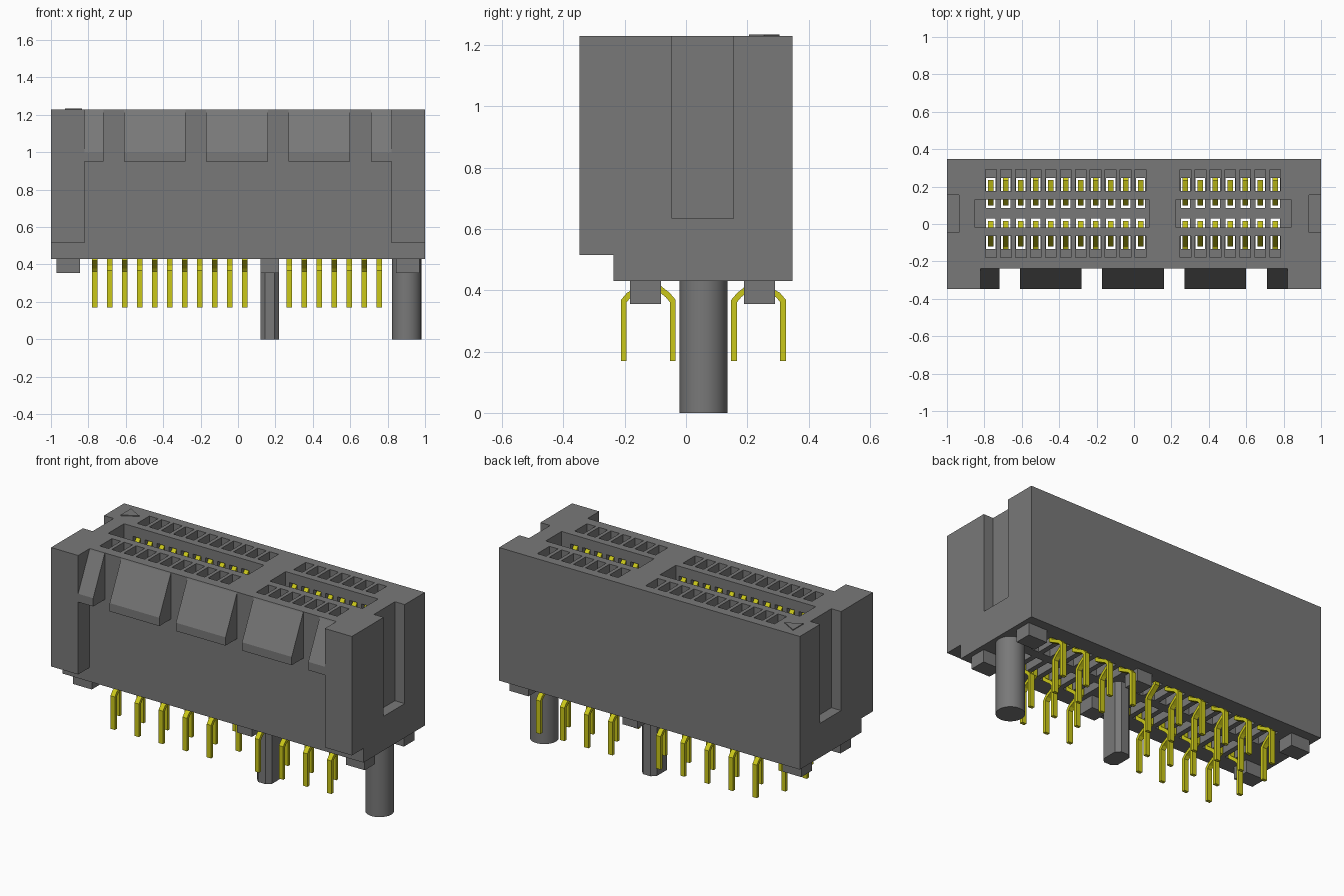
import bpy, bmesh, math
from mathutils import Vector

old = bpy.data.objects.get("Cube")
if old:
    bpy.data.objects.remove(old, do_unlink=True)


def material(name, rgb):
    m = bpy.data.materials.new(name)
    m.use_nodes = True
    m.diffuse_color = (*rgb, 1)
    m.node_tree.nodes["Principled BSDF"].inputs["Base Color"].default_value = (*rgb, 1)
    return m


GRAY = material("gray plastic", (0.19, 0.19, 0.19))
GOLD = material("yellow contact metal", (0.60, 0.58, 0.01))


def finish(name, bm, mat):
    bmesh.ops.recalc_face_normals(bm, faces=bm.faces[:])
    me = bpy.data.meshes.new(name)
    bm.to_mesh(me)
    bm.free()
    me.materials.append(mat)
    ob = bpy.data.objects.new(name, me)
    bpy.context.collection.objects.link(ob)
    return ob


def add_prism(bm, points, direction):
    """Closed outline extruded along a direction."""
    f = bm.faces.new([bm.verts.new(p) for p in points])
    r = bmesh.ops.extrude_face_region(bm, geom=[f])
    vs = [g for g in r["geom"] if isinstance(g, bmesh.types.BMVert)]
    bmesh.ops.translate(bm, verts=vs, vec=direction)


def add_box(bm, x0, x1, y0, y1, z0, z1):
    add_prism(bm, [(x0, y0, z0), (x1, y0, z0), (x1, y1, z0), (x0, y1, z0)],
              (0, 0, z1 - z0))


def boxes(name, items, mat=GRAY):
    bm = bmesh.new()
    for b in items:
        add_box(bm, *b)
    return finish(name, bm, mat)


def cut(target, items):
    """Subtract a set of boxes from an object."""
    tool = boxes("cutter", items)
    tool.hide_render = True
    mod = target.modifiers.new("cut", 'BOOLEAN')
    mod.operation, mod.solver, mod.object = 'DIFFERENCE', 'EXACT', tool
    bpy.context.view_layer.objects.active = target
    bpy.ops.object.modifier_apply(modifier=mod.name)
    bpy.data.objects.remove(tool, do_unlink=True)


# Main dimensions
BOTTOM, TOP = 0.43, 1.23
FRONT, FACE, BACK = -0.347, -0.237, 0.347
MID = 0.057                      # centre line of the card slot
columns = [i for i in range(20) if i not in (11, 12)]


def pin_x(i):
    return -0.765 + 0.08 * i


def span(s, d0, d1):
    """Range in y at distance d0..d1 from the slot centre, on side s."""
    return sorted((MID + s * d0, MID + s * d1))


# Housing with side grooves, card slots, contact pockets and through holes
housing = boxes("housing", [(-1, 1, FACE, BACK, BOTTOM, TOP)])
cut(housing, [(-1.1, -0.935, -0.045, 0.155, 0.635, 1.4),
              (0.935, 1.1, -0.045, 0.155, 0.635, 1.4),
              (-0.85, 0.08, MID - 0.075, MID + 0.075, 0.70, 1.4),
              (0.225, 0.84, MID - 0.075, MID + 0.075, 0.70, 1.4)])
cut(housing, [(pin_x(i) - 0.029, pin_x(i) + 0.029, *span(s, 0.12, 0.235), 1.0, 1.4)
              for i in columns for s in (-1, 1)])
cut(housing, [(pin_x(i) - 0.025, pin_x(i) + 0.025, *span(s, 0.028, 0.19), 0.3, 1.17)
              for i in columns for s in (-1, 1)])

# Front end columns
boxes("end_columns", [(-1, -0.82, FRONT, FACE, 0.515, TOP),
                      (0.82, 1, FRONT, FACE, 0.515, TOP)])

# Sloped blocks along the front
profile = [(FACE, 0.95), (FRONT, 0.95), (FRONT, 1.0), (FACE - 0.003, 1.222), (FACE, TOP)]
bm = bmesh.new()
for x0, x1 in [(-0.82, -0.72), (-0.61, -0.28), (-0.17, 0.16), (0.27, 0.60), (0.71, 0.82)]:
    add_prism(bm, [(x0, y, z) for y, z in profile], (x1 - x0, 0, 0))
finish("front_sloped_blocks", bm, GRAY)

# Standoff feet under the housing
boxes("standoff_feet", [(x0, x1, y, y + 0.10, 0.355, BOTTOM)
                        for x0, x1 in [(-0.97, -0.845), (0.12, 0.22), (0.845, 0.97)]
                        for y in (-0.182, 0.19)])

# Round locating post
bm = bmesh.new()
bmesh.ops.create_cone(bm, cap_ends=True, segments=48, radius1=0.078, radius2=0.078,
                      depth=BOTTOM)
bmesh.ops.translate(bm, verts=bm.verts[:], vec=(0.902, MID, BOTTOM / 2))
post = finish("round_post", bm, GRAY)
bpy.ops.object.select_all(action='DESELECT')
post.select_set(True)
bpy.context.view_layer.objects.active = post
bpy.ops.object.shade_smooth_by_angle(angle=math.radians(30))

# Key post with chamfered corners
a, b, c = 0.05, 0.072, 0.025
outline = [(a, -b + c), (a, b - c), (a - c, b), (c - a, b),
           (-a, b - c), (-a, c - b), (c - a, -b), (a - c, -b)]
bm = bmesh.new()
add_prism(bm, [(0.17 + x, MID + y, 0) for x, y in outline], (0, 0, BOTTOM))
finish("key_post", bm, GRAY)

# Bent contacts: solder leg, bend, spring arm and curled tip
spring = [(0.168, 0.425), (0.168, 0.70), (0.052, 1.10), (0.105, 1.165)]
outer_leg = [(0.26, 0.17), (0.26, 0.365), (0.243, 0.385)]
inner_leg = [(0.10, 0.17), (0.10, 0.365), (0.117, 0.385)]


def strip_outline(path, half):
    """Thicken a polyline into a closed outline with mitred corners."""
    pts = [Vector(p) for p in path]
    left, right = [], []
    for k, p in enumerate(pts):
        dirs = []
        if k > 0:
            dirs.append((p - pts[k - 1]).normalized())
        if k < len(pts) - 1:
            dirs.append((pts[k + 1] - p).normalized())
        t = sum(dirs, Vector((0, 0))).normalized()
        n = Vector((-t.y, t.x)) * (half / max(0.4, t.dot(dirs[0])))
        left.append(p + n)
        right.append(p - n)
    return left + right[::-1]


def add_contact(bm, x, s, path, half, width):
    n = len(path)
    ring = strip_outline(path, half)
    sides = [[bm.verts.new((x + e * width, MID + s * p.x, p.y)) for p in ring]
             for e in (-1, 1)]
    for vs in sides:
        for k in range(n - 1):
            bm.faces.new((vs[k], vs[k + 1], vs[2 * n - 2 - k], vs[2 * n - 1 - k]))
    for k in range(2 * n):
        j = (k + 1) % (2 * n)
        bm.faces.new((sides[0][k], sides[0][j], sides[1][j], sides[1][k]))


bm = bmesh.new()
for i in columns:
    for s in (-1, 1):
        leg = outer_leg if i % 2 else inner_leg
        add_contact(bm, pin_x(i), s, leg + spring, 0.0095, 0.0145)
finish("contacts", bm, GOLD)

# Raised triangle marking the first contact
bm = bmesh.new()
add_prism(bm, [(-0.925, 0.305, TOP), (-0.835, 0.255, TOP), (-0.925, 0.205, TOP)],
          (0, 0, 0.005))
finish("corner_marker", bm, GRAY)
